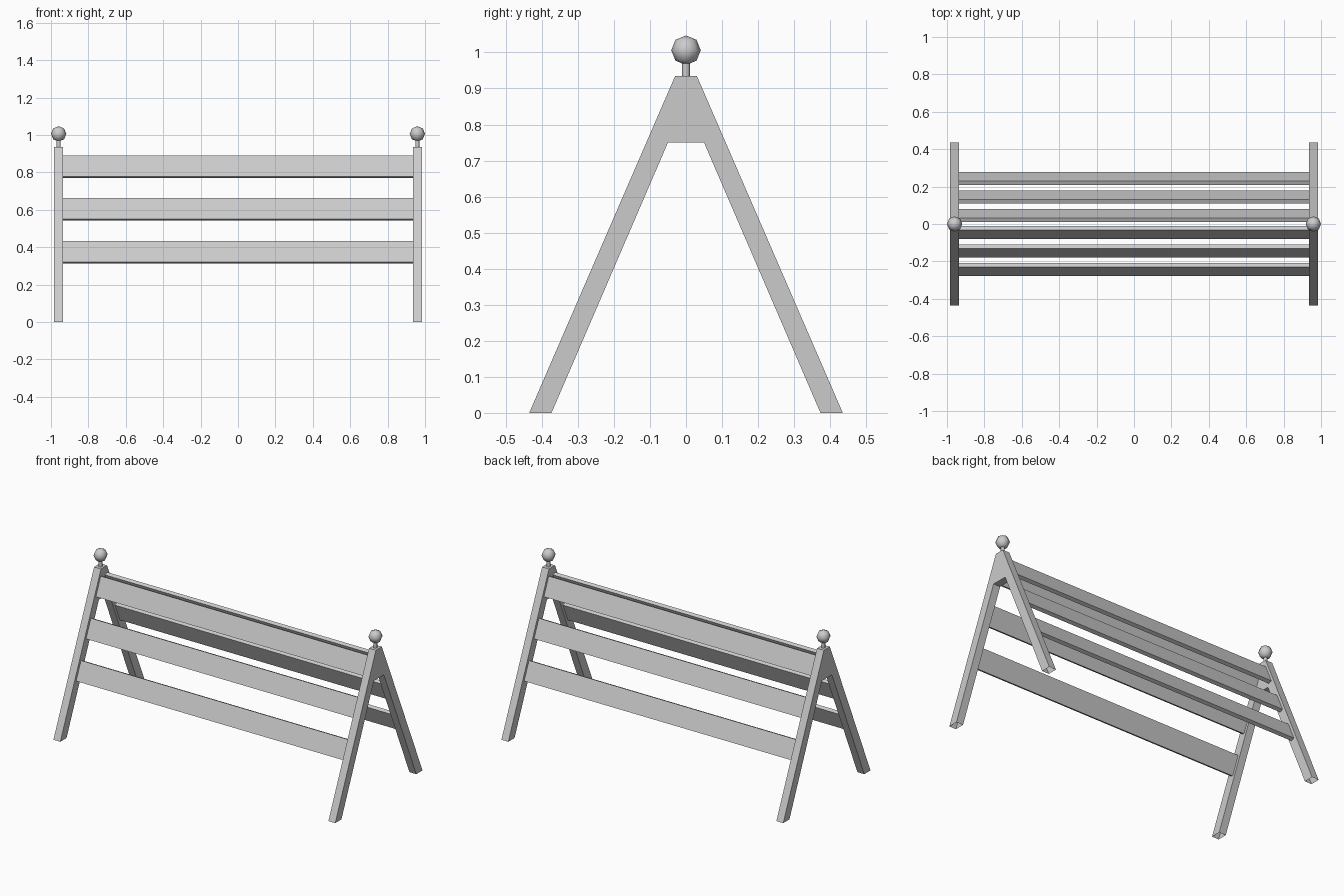
import bpy
import bmesh
from math import atan2
from mathutils import Matrix, Vector

cube = bpy.data.objects.get("Cube")
if cube:
    bpy.data.objects.remove(cube, do_unlink=True)

grey = bpy.data.materials.new("light_grey")
grey.use_nodes = True
grey.diffuse_color = (0.6, 0.6, 0.6, 1)
grey.node_tree.nodes["Principled BSDF"].inputs["Base Color"].default_value = (0.6, 0.6, 0.6, 1)

POST_X = 0.959    # centre of each end frame
POST_W = 0.048    # thickness of each end frame


def finish(name, bm, smooth=False):
    bmesh.ops.recalc_face_normals(bm, faces=bm.faces)
    for f in bm.faces:
        f.smooth = smooth
    mesh = bpy.data.meshes.new(name)
    bm.to_mesh(mesh)
    bm.free()
    mesh.materials.append(grey)
    obj = bpy.data.objects.new(name, mesh)
    bpy.context.collection.objects.link(obj)
    return obj


def end_frame(name, x):
    # A-shaped outline extruded along x, with open feet
    half = [(0.03, 0.935), (0.435, 0), (0.373, 0), (0.05, 0.75)]
    outline = half + [(-y, z) for y, z in reversed(half)]
    bm = bmesh.new()
    face = bm.faces.new([bm.verts.new((x - POST_W / 2, y, z)) for y, z in outline])
    ext = bmesh.ops.extrude_face_region(bm, geom=[face], use_keep_orig=True)
    moved = [v for v in ext["geom"] if isinstance(v, bmesh.types.BMVert)]
    bmesh.ops.translate(bm, verts=moved, vec=(POST_W, 0, 0))
    bmesh.ops.recalc_face_normals(bm, faces=bm.faces)
    feet = [f for f in bm.faces if all(v.co.z < 0.001 for v in f.verts)]
    bmesh.ops.delete(bm, geom=feet, context="FACES_ONLY")
    finish(name, bm)


def slat(name, side, z_low, z_high):
    # Board lying parallel to the sloping legs
    def slope_y(z):
        return 0.277 - 0.43 * (z - 0.322)
    low = Vector((0, slope_y(z_low), z_low))
    high = Vector((0, slope_y(z_high), z_high))
    along = high - low
    inward = Vector((0, -along.z, along.y)).normalized() * 0.023
    centre = (low + high + inward) / 2
    bm = bmesh.new()
    bmesh.ops.create_cube(bm, size=1)
    size = (2 * POST_X - POST_W, 0.023, along.length)
    bm.transform(Matrix.Translation(centre)
                 @ Matrix.Rotation(atan2(-along.y, along.z), 4, "X")
                 @ Matrix.Diagonal((*size, 1)))
    bm.transform(Matrix.Diagonal((1, side, 1, 1)))
    finish(name, bm)


def finial(label, x):
    # Short stem
    bm = bmesh.new()
    bmesh.ops.create_cone(bm, cap_ends=False, segments=8, radius1=0.011, radius2=0.011,
                          depth=0.04, matrix=Matrix.Translation((x, 0, 0.953)))
    finish(label + "_finial_stem", bm, True)
    # Faceted ball
    bm = bmesh.new()
    bmesh.ops.create_uvsphere(bm, u_segments=8, v_segments=4, radius=0.041,
                              matrix=Matrix.Translation((x, 0, 1.006)))
    finish(label + "_finial_ball", bm, True)


for label, sign in (("left", 1), ("right", -1)):
    end_frame(label + "_end_frame", sign * POST_X)
    finial(label, sign * POST_X)

for label, side in (("front", -1), ("back", 1)):
    for level, z in (("lower", 0.322), ("middle", 0.551), ("upper", 0.779)):
        slat(f"{label}_{level}_slat", side, z, z + 0.112)
